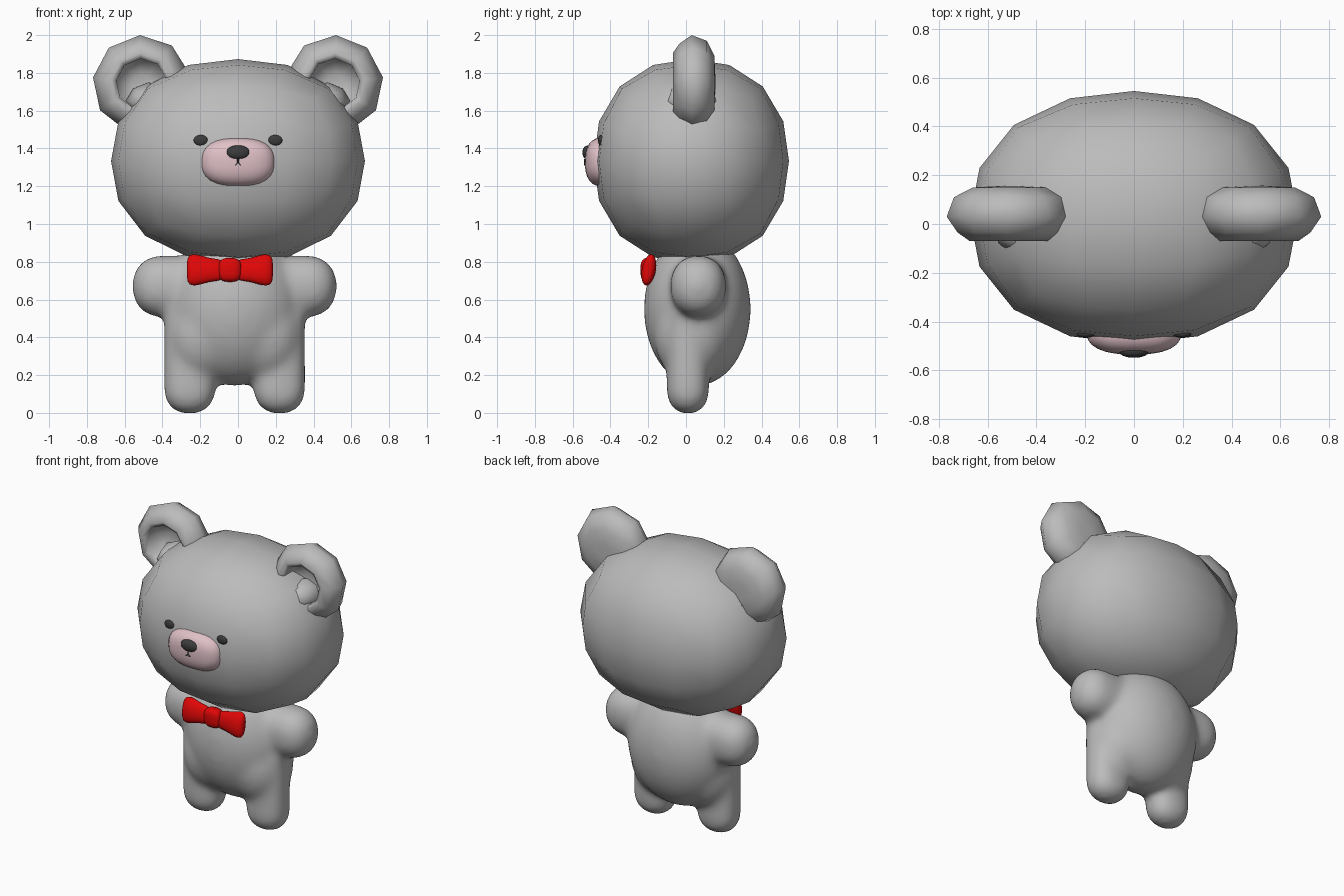
import bpy, bmesh, math
from mathutils import Vector

cube = bpy.data.objects.get("Cube")
if cube:
    bpy.data.objects.remove(cube, do_unlink=True)


def material(name, rgb):
    m = bpy.data.materials.new(name)
    m.use_nodes = True
    m.diffuse_color = (*rgb, 1)
    bsdf = m.node_tree.nodes["Principled BSDF"]
    bsdf.inputs["Base Color"].default_value = (*rgb, 1)
    bsdf.inputs["Roughness"].default_value = 0.7
    return m


FUR = material("grey fur", (0.5, 0.5, 0.5))
PINK = material("pale pink", (0.74, 0.53, 0.57))
DARK = material("charcoal", (0.045, 0.045, 0.045))
RED = material("red", (0.75, 0.002, 0.002))


def finish(name, bm, mat):
    bmesh.ops.recalc_face_normals(bm, faces=bm.faces)
    for f in bm.faces:
        f.smooth = True
    me = bpy.data.meshes.new(name)
    bm.to_mesh(me)
    bm.free()
    me.materials.append(mat)
    ob = bpy.data.objects.new(name, me)
    bpy.context.collection.objects.link(ob)
    return ob


def add_blob(bm, centre, radii, power=2, cuts=7, stretch=(0, 0, 0)):
    """Rounded box-grid ball; the half facing the stretch vector is pulled along it."""
    tmp = bmesh.new()
    bmesh.ops.create_cube(tmp, size=2)
    bmesh.ops.subdivide_edges(tmp, edges=tmp.edges[:], cuts=cuts, use_grid_fill=True)
    pull = Vector(stretch)
    for v in tmp.verts:
        d = Vector([math.tan(c * math.pi / 4) for c in v.co])
        d /= sum(abs(c) ** power for c in d) ** (1 / power)
        shift = pull if d.dot(pull) > 1e-4 else Vector()
        v.co = Vector([a * b for a, b in zip(d, radii)]) + Vector(centre) + shift
    me = bpy.data.meshes.new("part")
    tmp.to_mesh(me)
    tmp.free()
    bm.from_mesh(me)
    bpy.data.meshes.remove(me)


def blob(name, mat, *args, **kw):
    bm = bmesh.new()
    add_blob(bm, *args, **kw)
    return finish(name, bm, mat)


def loft(name, mat, rings):
    """Skin closed rings of points, capping both ends."""
    bm = bmesh.new()
    loops = [[bm.verts.new(p) for p in ring] for ring in rings]
    n = len(loops[0])
    for a, b in zip(loops, loops[1:]):
        for i in range(n):
            j = (i + 1) % n
            bm.faces.new((a[i], a[j], b[j], b[i]))
    for end in (loops[0], loops[-1]):
        bm.faces.new(end)
    return finish(name, bm, mat)


# Body: torso, hips, arms and legs fused into one soft skin
BX = -0.018
bm = bmesh.new()
add_blob(bm, (BX, 0.06, 0.55), (0.363, 0.283, 0.407), cuts=15)
for s in (-1, 1):
    add_blob(bm, (BX + s * 0.17, 0.03, 0.41), (0.2, 0.2, 0.255))
    add_blob(bm, (BX + s * 0.386, 0.065, 0.67), (0.157, 0.149, 0.164),
             power=2.2, stretch=(-s * 0.3, 0, 0))
    add_blob(bm, (BX + s * 0.238, 0.01, 0.13), (0.138, 0.114, 0.137),
             power=2.3, stretch=(0, 0, 0.36))
body = finish("body", bm, FUR)
remesh = body.modifiers.new("fuse", "REMESH")
remesh.mode = "VOXEL"
remesh.voxel_size = 0.018
remesh.use_smooth_shade = True
soften = body.modifiers.new("soften", "SMOOTH")
soften.factor = 0.5
soften.iterations = 26

# Head
blob("head", FUR, (0, 0.0275, 1.333), (0.672, 0.5175, 0.54), power=2.22, cuts=3)

# Ears: nine-sided cups, radius and depth from the back to the bowl
EAR = [(0.05, 0.155), (0.15, 0.15), (0.23, 0.11), (0.26, 0.03), (0.215, -0.035),
       (0.165, -0.07), (0.135, -0.05), (0.13, 0.03), (0.05, 0.06)]
for s, side in ((-1, "right"), (1, "left")):
    rings = []
    for r, y in EAR:
        angles = [math.radians(48 + 40 * i) for i in range(9)]
        rings.append([(s * (0.51 + r * math.cos(a)), y, 1.74 + r * math.sin(a))
                      for a in angles])
    loft(side + "_ear", FUR, rings)
    blob(side + "_ear_base", FUR, (s * 0.475, 0.03, 1.65), (0.12, 0.165, 0.1),
         power=1.7, cuts=1)
    blob(side + "_eye", DARK, (s * 0.197, -0.452, 1.443), (0.038, 0.014, 0.028), cuts=5)

# Face
blob("muzzle", PINK, (0, -0.44, 1.328), (0.195, 0.095, 0.129), power=2.5)
blob("nose", DARK, (0, -0.518, 1.378), (0.062, 0.03, 0.038), power=2.2)
cu = bpy.data.curves.new("mouth", "CURVE")
cu.dimensions = "3D"
cu.bevel_depth = 0.004
cu.bevel_resolution = 1
cu.use_fill_caps = True
for x0, z0, x1, z1 in ((0, 1.345, 0, 1.325), (0, 1.325, -0.014, 1.312),
                       (0, 1.325, 0.014, 1.312)):
    sp = cu.splines.new("POLY")
    sp.points.add(1)
    sp.points[0].co = (x0, -0.536, z0, 1)
    sp.points[1].co = (x1, -0.536, z1, 1)
cu.materials.append(DARK)
bpy.context.collection.objects.link(bpy.data.objects.new("mouth", cu))

# Bow tie: two flared loops and a knot, the top leaning back
BOW_X, BOW_Y, BOW_Z = -0.043, -0.197, 0.757
LEAN = 0.15
LOOP = [(0.03, 0.02, 0.045), (0.06, 0.028, 0.056), (0.11, 0.034, 0.064),
        (0.16, 0.038, 0.078), (0.19, 0.037, 0.083), (0.212, 0.031, 0.077),
        (0.224, 0.02, 0.06), (0.227, 0.01, 0.035)]
for s, side in ((-1, "right"), (1, "left")):
    rings = []
    for x, ry, rz in LOOP:
        angles = [math.tau * i / 20 for i in range(20)]
        rings.append([(BOW_X + s * x,
                       BOW_Y + ry * math.cos(a) + LEAN * rz * math.sin(a),
                       BOW_Z + rz * math.sin(a)) for a in angles])
    loft(side + "_bow_loop", RED, rings)
blob("bow_knot", RED, (BOW_X, BOW_Y - 0.002, BOW_Z), (0.062, 0.042, 0.063), power=3)
